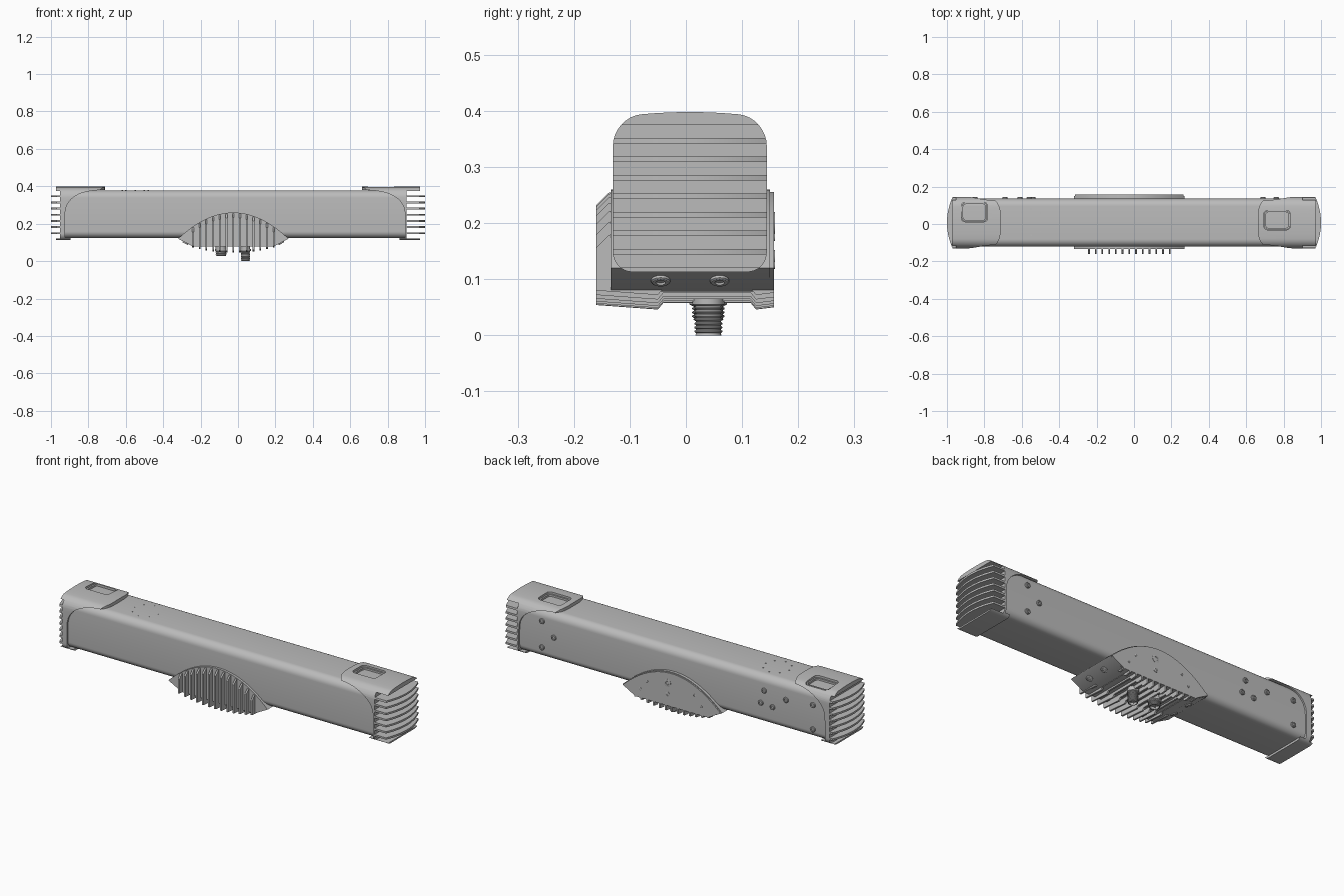
import bpy, bmesh, math
from mathutils import Vector

if "Cube" in bpy.data.objects:
    bpy.data.objects.remove(bpy.data.objects["Cube"], do_unlink=True)

grey = bpy.data.materials.new("plain_grey")
grey.use_nodes = True
grey.diffuse_color = (0.5, 0.5, 0.5, 1)
grey.node_tree.nodes["Principled BSDF"].inputs["Base Color"].default_value = (0.5, 0.5, 0.5, 1)


def finish(name, bm):
    bmesh.ops.recalc_face_normals(bm, faces=bm.faces)
    mesh = bpy.data.meshes.new(name)
    bm.to_mesh(mesh)
    bm.free()
    mesh.materials.append(grey)
    obj = bpy.data.objects.new(name, mesh)
    bpy.context.collection.objects.link(obj)
    return obj


def activate(obj):
    bpy.ops.object.select_all(action='DESELECT')
    obj.select_set(True)
    bpy.context.view_layer.objects.active = obj


def smooth(obj):
    activate(obj)
    bpy.ops.object.shade_smooth_by_angle(angle=math.radians(30))
    return obj


def prism(name, pts, axis, a, b):
    """Extrude a 2D outline from a to b along an axis."""
    place = {'x': lambda p, t: (t, p[0], p[1]),
             'y': lambda p, t: (p[0], t, p[1]),
             'z': lambda p, t: (p[0], p[1], t)}[axis]
    bm = bmesh.new()
    low = [bm.verts.new(place(p, a)) for p in pts]
    high = [bm.verts.new(place(p, b)) for p in pts]
    bm.faces.new(low)
    bm.faces.new(high)
    for i in range(len(pts)):
        j = (i + 1) % len(pts)
        bm.faces.new((low[i], low[j], high[j], high[i]))
    return finish(name, bm)


def boolean(obj, cutter, operation):
    cutter.hide_render = True
    mod = obj.modifiers.new("cut", 'BOOLEAN')
    mod.operation, mod.solver, mod.object = operation, 'EXACT', cutter
    activate(obj)
    bpy.ops.object.modifier_apply(modifier=mod.name)
    bpy.data.objects.remove(cutter, do_unlink=True)


def lathe(name, profile, origin, direction=(0, 0, 1), sides=24):
    """Stack of rings (radius, height) turned about a direction."""
    rot = Vector((0, 0, 1)).rotation_difference(Vector(direction))
    bm = bmesh.new()
    rings = []
    for r, h in profile:
        ring = []
        for i in range(sides):
            a = math.tau * i / sides
            ring.append(bm.verts.new(Vector(origin) + rot @ Vector((r * math.cos(a), r * math.sin(a), h))))
        rings.append(ring)
    for lo, hi in zip(rings, rings[1:]):
        for i in range(sides):
            j = (i + 1) % sides
            bm.faces.new((lo[i], lo[j], hi[j], hi[i]))
    bm.faces.new(rings[0])
    bm.faces.new(rings[-1])
    return smooth(finish(name, bm))


def rounded(a0, a1, b0, b1, r_low, r_high, dome=0.0, n=8):
    """Rounded rectangle, optionally with a domed upper edge."""
    pts = []
    corners = ((a1, b0, -1, 1, r_low), (a1, b1, 0, 1, r_high),
               (a0, b1, 1, -1, r_high), (a0, b0, 2, -1, r_low))
    for a, b, quarter, side, r in corners:
        up = 1 if b == b1 else -1
        for i in range(n + 1):
            t = (quarter + i / n) * math.pi / 2
            pts.append((a - side * r + r * math.cos(t), b - up * r + r * math.sin(t)))
        if dome and quarter == 0:
            left, right = a0 + r, a1 - r
            pts += [(right + (left - right) * k / 8, b1) for k in range(1, 8)]
    mid, half = (a0 + a1) / 2, (a1 - a0) / 2
    return [(a, b + dome * (1 - ((a - mid) / half) ** 2) if b > (b0 + b1) / 2 else b) for a, b in pts]


# Long rounded housing
smooth(prism("main_housing", rounded(-0.121, 0.135, 0.124, 0.378, 0.035, 0.04), 'x', -0.94, 0.893))


# Finned end caps, each the common volume of three outlines
def end_cap(name, side, inner, edge, base, recess_x, recess_y):
    outline = [(inner, 0.43)]
    for i in range(13):
        a = math.pi / 2 * i / 12
        outline.append((inner + (edge - inner) * math.sin(a) ** 0.8, 0.24 + 0.14 * math.cos(a) ** 0.8))
    outline += [(edge, 0.125), (edge - 0.03, 0.125), (edge - 0.03, 0.1), (0.973, 0.1), (0.973, 0.121), (base, 0.121)]
    for k in range(7):
        z = 0.149 + 0.033 * k
        tip = 1.01 - 0.02 * ((z - 0.25) / 0.13) ** 4
        outline += [(base, z - 0.005), (tip, z - 0.005), (tip, z + 0.005), (base, z + 0.005)]
    outline += [(base, 0.375), (0.973, 0.375), (0.973, 0.43)]
    cap = prism(name, [(side * x, z) for x, z in outline], 'y', -0.2, 0.2)

    section = rounded(-0.13, 0.144, 0.113, 0.388, 0.035, 0.05, dome=0.01)
    boolean(cap, prism("cap_section", section, 'x', side * 0.5, side * 1.1), 'INTERSECT')

    steps = [k / 10 * 1.1 for k in range(-10, 11)]
    plan = [(side * (1.0 - 0.03 * u * u), 0.007 + 0.137 * u) for u in steps]
    plan += [(side * (inner + 0.002 + 0.05 * u ** 4), 0.007 + 0.137 * u) for u in reversed(steps)]
    boolean(cap, prism("cap_plan", plan, 'z', 0, 0.5), 'INTERSECT')

    grip = rounded(recess_x - 0.07, recess_x + 0.07, recess_y - 0.052, recess_y + 0.052, 0.02, 0.02)
    boolean(cap, prism("recess_cutter", grip, 'z', 0.36, 0.45), 'DIFFERENCE')
    smooth(cap)
    # Slim rim around the recess
    rim = prism(name + "_recess_rim", rounded(recess_x - 0.068, recess_x + 0.068, recess_y - 0.05,
                recess_y + 0.05, 0.019, 0.019), 'z', 0.37, 0.388)
    hole = rounded(recess_x - 0.06, recess_x + 0.06, recess_y - 0.042, recess_y + 0.042, 0.014, 0.014)
    boolean(rim, prism("rim_cutter", hole, 'z', 0.36, 0.4), 'DIFFERENCE')
    smooth(rim)


end_cap("left_end_cap", 1, 0.66, 0.893, 0.902, 0.765, 0.021)
end_cap("right_end_cap", -1, 0.71, 0.925, 0.953, -0.853, 0.064)

# Arched cradle under the middle
MID, HALF = -0.025, 0.295


def arch(x):
    return 0.26 - 0.14 * ((x - MID) / HALF) ** 2


def cradle_outline(shrink):
    xs = [MID + HALF * shrink * k / 16 for k in range(16, -17, -1)]
    lift = arch(MID + HALF * shrink) - 0.12
    top = [(x, arch(x) - lift) for x in xs]
    return top + [(MID - 0.215, 0.078), (MID + 0.215, 0.078)]


smooth(prism("cradle", cradle_outline(1.0), 'y', -0.134, 0.15))
smooth(prism("cradle_back_plate", cradle_outline(0.985), 'y', 0.149, 0.157))

# Cooling fins wrapping the front and underside of the cradle
for k in range(13):
    x = MID + 0.036 * (k - 6)
    top = arch(x) - 0.003
    low = 0.046 + 0.026 * ((k - 6) / 6) ** 2
    side = [(-0.12, top), (-0.138, top - 0.003), (-0.16, top - 0.025), (-0.16, low + 0.008),
            (-0.05, low), (-0.04, low + 0.012), (0.115, low + 0.012), (0.125, low),
            (0.157, low + 0.004), (0.157, 0.1), (-0.12, 0.1)]
    prism(f"cradle_fin_{k + 1}", side, 'x', x - 0.0045, x + 0.0045)


# Threaded cable connectors
def connector(name, x, r, bottom):
    profile = [(r * 0.7, bottom + 0.012), (r * 0.75, bottom), (r * 0.93, bottom)]
    z = bottom + 0.004
    while z < 0.05:
        profile += [(r * 0.88, z), (r, z + 0.002), (r, z + 0.004), (r * 0.88, z + 0.006)]
        z += 0.007
    profile += [(r * 1.15, 0.055), (r * 1.15, 0.066), (r, 0.066), (r, 0.09)]
    lathe(name, profile, (x, 0.04, 0))
    for i in range(5):
        a = math.tau * i / 5
        lathe(f"{name}_pin_{i + 1}", [(0.002, bottom + 0.003), (0.002, bottom + 0.014)],
              (x + r * 0.4 * math.cos(a), 0.04 + r * 0.4 * math.sin(a), 0), sides=8)


connector("left_connector", 0.04, 0.025, 0.0)
connector("right_connector", -0.09, 0.029, 0.027)


# Screw heads with a shallow socket
def screw(name, origin, direction, r, height):
    lathe(name, [(r, -0.01), (r, height * 0.7), (r * 0.85, height), (r * 0.5, height),
                 (r * 0.45, height * 0.4)], origin, direction, 16)


housing_screws = [(0.76, 0.32), (0.76, 0.18), (0.69, 0.25), (-0.56, 0.3), (-0.54, 0.23),
                  (-0.61, 0.225), (-0.69, 0.285), (-0.85, 0.3), (-0.85, 0.17)]
for i, (x, z) in enumerate(housing_screws):
    screw(f"housing_screw_{i + 1}", (x, 0.135, z), (0, 1, 0), 0.014, 0.009)

plate_screws = [(0.0, 0.2, 0.02), (0.0, 0.14, 0.012), (-0.16, 0.175, 0.007),
                (0.12, 0.175, 0.007), (-0.2, 0.125, 0.007), (0.16, 0.125, 0.007)]
for i, (x, z, r) in enumerate(plate_screws):
    screw(f"plate_screw_{i + 1}", (x, 0.157, z), (0, 1, 0), r, 0.002)

for side in (-1, 1):
    for y in (-0.045, 0.06):
        screw(f"cradle_screw_{side}_{y}", (MID + side * 0.255, y, 0.099), (side * 0.45, 0, -0.89), 0.017, 0.006)

# Small ring of raised marks on the top
for i in range(8):
    a = math.tau * i / 8
    lathe(f"top_mark_{i + 1}", [(0.004, 0.375), (0.004, 0.38)],
          (-0.55 + 0.07 * math.cos(a), 0.01 + 0.07 * math.sin(a), 0), sides=8)
